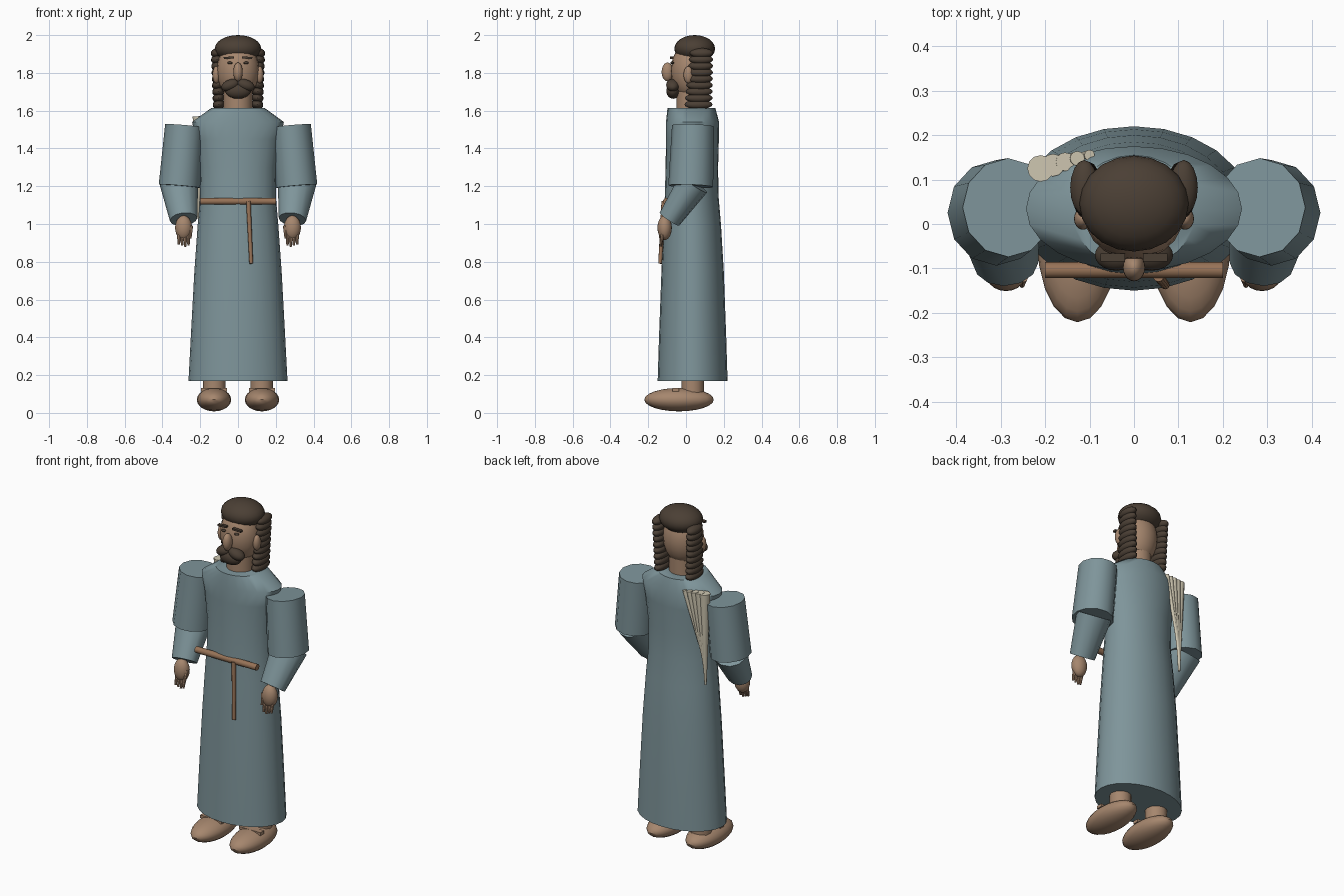
import bpy, bmesh, math
from mathutils import Vector, Matrix

if "Cube" in bpy.data.objects:
    bpy.data.objects.remove(bpy.data.objects["Cube"], do_unlink=True)


def material(name, rgb):
    m = bpy.data.materials.new(name)
    m.use_nodes = True
    m.diffuse_color = (*rgb, 1)
    m.node_tree.nodes["Principled BSDF"].inputs["Base Color"].default_value = (*rgb, 1)
    return m


ROBE = material("dusty blue cloth", (0.21, 0.30, 0.325))
SKIN = material("tan skin", (0.38, 0.24, 0.155))
HAIR = material("dark brown hair", (0.07, 0.05, 0.035))
ROPE = material("brown rope", (0.31, 0.17, 0.095))
CREAM = material("cream cloth", (0.62, 0.57, 0.44))


def finish(name, bm, mat, angle=40):
    bmesh.ops.recalc_face_normals(bm, faces=bm.faces)
    mesh = bpy.data.meshes.new(name)
    bm.to_mesh(mesh)
    bm.free()
    ob = bpy.data.objects.new(name, mesh)
    bpy.context.collection.objects.link(ob)
    mesh.materials.append(mat)
    bpy.ops.object.select_all(action='DESELECT')
    ob.select_set(True)
    bpy.context.view_layer.objects.active = ob
    bpy.ops.object.shade_smooth_by_angle(angle=math.radians(angle))
    return ob


def ellipsoid(name, loc, radii, mat, tilt=0, segs=20):
    bm = bmesh.new()
    bmesh.ops.create_uvsphere(bm, u_segments=segs, v_segments=12, radius=1)
    bm.transform(Matrix.Translation(loc) @ Matrix.Rotation(tilt, 4, 'Y')
                 @ Matrix.Diagonal((*radii, 1)))
    return finish(name, bm, mat)


def tube(name, p, q, r1, r2, mat, depth=1.0, segs=12):
    """Tapered cylinder from p to q, stretched along y by depth."""
    p, q = Vector(p), Vector(q)
    axis = q - p
    bm = bmesh.new()
    bmesh.ops.create_cone(bm, cap_ends=True, segments=segs, radius1=r1,
                          radius2=r2, depth=axis.length)
    z = axis.normalized()
    x = Vector((0, 1, 0)).cross(z).normalized()
    y = z.cross(x)
    rot = Matrix((x, y, z)).transposed().to_4x4()
    bm.transform(Matrix.Translation((p + q) / 2) @ rot
                 @ Matrix.Diagonal((1, depth, 1, 1)))
    return finish(name, bm, mat)


def box(name, loc, size, mat, tilt=0):
    bm = bmesh.new()
    bmesh.ops.create_cube(bm, size=1)
    bm.transform(Matrix.Translation(loc) @ Matrix.Rotation(tilt, 4, 'Y')
                 @ Matrix.Diagonal((*size, 1)))
    return finish(name, bm, mat)


def loft(name, rings, mat, segs=24):
    """Stack of ellipses given as (z, half width, front y, back y)."""
    bm = bmesh.new()
    loops = []
    for z, rx, y0, y1 in rings:
        loops.append([bm.verts.new((rx * math.cos(a), (y0 + y1) / 2
                                    + (y1 - y0) / 2 * math.sin(a), z))
                      for a in (math.tau * i / segs for i in range(segs))])
    for a, b in zip(loops, loops[1:]):
        for i in range(segs):
            j = (i + 1) % segs
            bm.faces.new((a[i], a[j], b[j], b[i]))
    bm.faces.new(loops[0])
    bm.faces.new(loops[-1])
    return finish(name, bm, mat, 50)


# Robe body, hem to neckline
loft("robe", [(0.17, 0.262, -0.15, 0.22), (0.4, 0.25, -0.143, 0.213),
              (0.75, 0.231, -0.13, 0.2), (1.0, 0.213, -0.119, 0.185),
              (1.15, 0.2, -0.112, 0.172), (1.3, 0.203, -0.108, 0.17),
              (1.45, 0.222, -0.106, 0.174), (1.54, 0.243, -0.106, 0.175),
              (1.615, 0.14, -0.098, 0.155)], ROBE)

# Rope belt with hanging end
tube("belt", (-0.2, -0.104, 1.12), (0.2, -0.104, 1.12), 0.018, 0.018, ROPE)
tube("belt_end", (0.055, -0.118, 1.12), (0.07, -0.137, 0.79), 0.012, 0.01, ROPE)

# Limbs, mirrored on both sides
for s, side in ((1, "left"), (-1, "right")):
    tube(side + "_upper_sleeve", (s * 0.283, 0.037, 1.52), (s * 0.31, 0.025, 1.2),
         0.103, 0.11, ROBE, 1.08)
    tube(side + "_lower_sleeve", (s * 0.312, 0.04, 1.215), (s * 0.288, -0.088, 1.025),
         0.102, 0.073, ROBE, 0.85)
    ellipsoid(side + "_palm", (s * 0.288, -0.113, 0.98), (0.045, 0.038, 0.065), SKIN)
    for k in range(4):
        x = s * (0.262 + 0.017 * k)
        tip = 0.88 + 0.006 * abs(k - 1)
        tube(f"{side}_finger_{k + 1}", (x, -0.12, 0.96), (x, -0.135, tip),
             0.012, 0.006, SKIN, segs=8)
    tube(side + "_thumb", (s * 0.25, -0.12, 0.99), (s * 0.252, -0.138, 0.925),
         0.012, 0.006, SKIN, segs=8)
    tube(side + "_ankle", (s * 0.125, 0.035, 0.06), (s * 0.125, 0.035, 0.3),
         0.06, 0.06, SKIN)
    ellipsoid(side + "_foot", (s * 0.127, -0.037, 0.07), (0.091, 0.184, 0.062), SKIN)
    box(side + "_sandal_strap", (s * 0.127, -0.055, 0.122), (0.14, 0.035, 0.018), SKIN)

# Head and neck
tube("neck", (0, 0.025, 1.58), (0, 0.025, 1.75), 0.076, 0.076, SKIN, segs=20)
ellipsoid("head", (0, 0.025, 1.81), (0.113, 0.106, 0.152), SKIN)
ellipsoid("nose", (0, -0.098, 1.805), (0.025, 0.031, 0.05), SKIN)
ellipsoid("hair_cap", (0, 0.046, 1.928), (0.123, 0.108, 0.072), HAIR)

# Face features, ears and coiled side locks
for s, side in ((1, "left"), (-1, "right")):
    box(side + "_eyebrow", (s * 0.048, -0.075, 1.88), (0.055, 0.018, 0.011), HAIR, s * 0.05)
    ellipsoid(side + "_eye", (s * 0.043, -0.073, 1.853), (0.014, 0.01, 0.007), HAIR)
    ellipsoid(side + "_ear", (s * 0.115, 0.012, 1.79), (0.02, 0.025, 0.045), SKIN)
    ellipsoid(side + "_moustache", (s * 0.04, -0.07, 1.735), (0.05, 0.035, 0.03),
              HAIR, s * 0.35)
    for k in range(9):
        t = k / 8
        ellipsoid(f"{side}_lock_{k + 1}", (s * (0.112 - 0.01 * t), 0.082 - 0.016 * t,
                                           1.905 - 0.272 * t),
                  (0.032, 0.062 + 0.012 * t, 0.026), HAIR, s * 0.2, 16)
ellipsoid("beard", (0, -0.068, 1.705), (0.068, 0.036, 0.042), HAIR)

# Gathered cloth slung behind the right shoulder, folds meeting at a point
for k in range(5):
    t = k / 4
    tube(f"cloth_fold_{k + 1}", (-0.21 + 0.11 * t, 0.125 + 0.03 * t, 1.57),
         (-0.213, 0.122, 1.03 + 0.12 * t), 0.03 - 0.018 * t, 0.006, CREAM)
